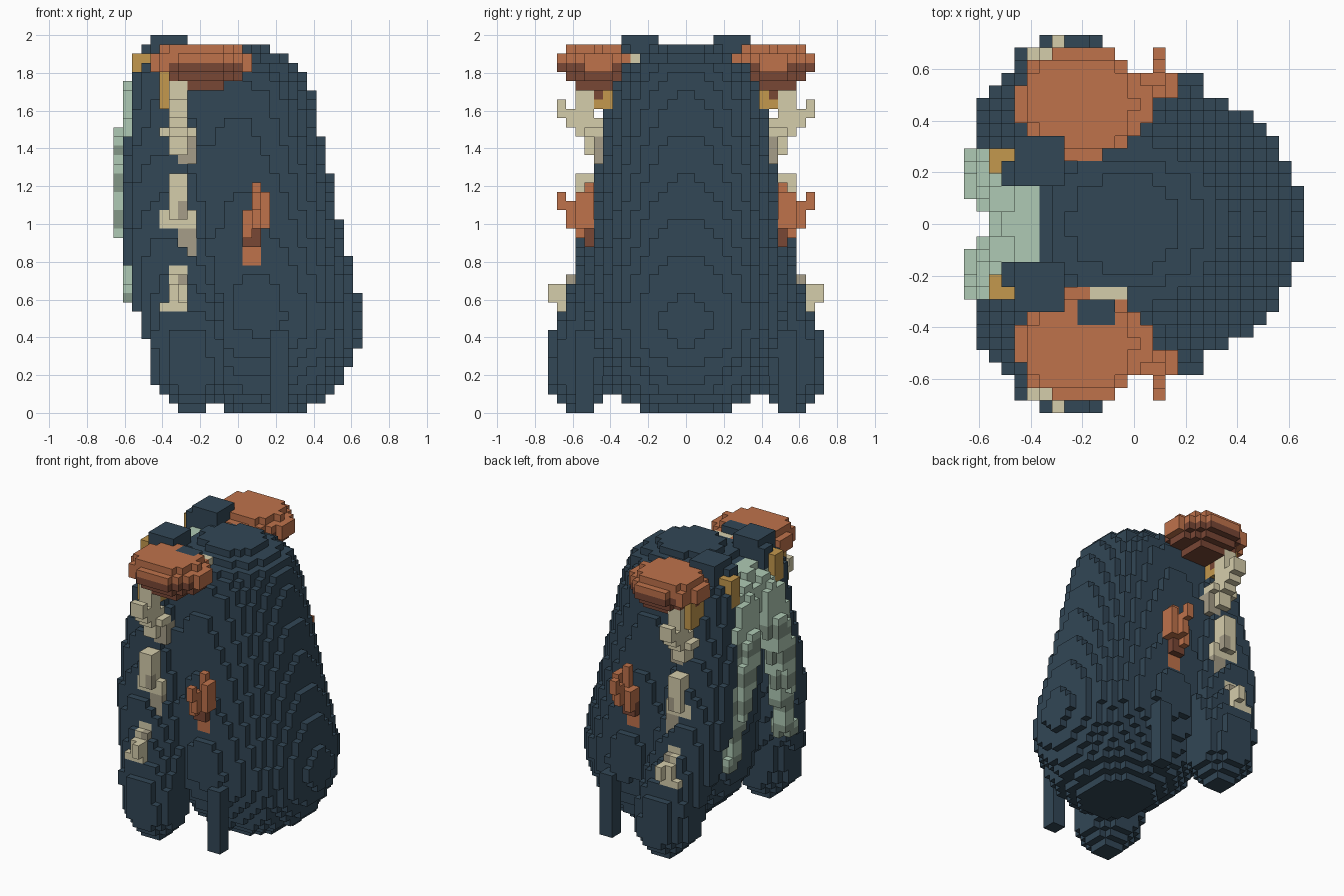
import bpy
import bmesh
from mathutils import Vector

if "Cube" in bpy.data.objects:
    bpy.data.objects.remove(bpy.data.objects["Cube"], do_unlink=True)

UNIT = 2 / 41               # edge of one block
NX, NY, NZ = 27, 30, 41     # blocks along each axis
MID = NY // 2
cells = {}                  # block position -> (part name, colour name)


def material(name, rgb):
    linear = [((c / 255 + 0.055) / 1.055) ** 2.4 for c in rgb] + [1]
    mat = bpy.data.materials.new(name)
    mat.use_nodes = True
    mat.diffuse_color = linear
    mat.node_tree.nodes["Principled BSDF"].inputs["Base Color"].default_value = linear
    return mat


materials = {
    "slate": material("slate", (50, 71, 86)),
    "rust": material("rust", (191, 114, 75)),
    "dark rust": material("dark rust", (121, 71, 53)),
    "cream": material("cream", (213, 205, 171)),
    "dark cream": material("dark cream", (166, 158, 136)),
    "sage": material("sage", (175, 202, 181)),
    "dark sage": material("dark sage", (132, 151, 135)),
    "ochre": material("ochre", (196, 152, 77)),
}


def centre(cell):
    i, j, k = cell
    return Vector((i + 0.5 - NX / 2, j + 0.5 - MID, k + 0.5)) * UNIT


def all_cells():
    return ((i, j, k) for k in range(NZ) for j in range(NY) for i in range(NX))


def block(part, colour, xs, ys, zs, sides=(1, -1)):
    """Fill a box of blocks; ys counts outwards from the middle."""
    for i in range(*xs):
        for j in range(*ys):
            for k in range(*zs):
                for side in sides:
                    row = MID + j if side > 0 else MID - 1 - j
                    cells[i, row, k] = (part, colour)


def interpolate(rows, z):
    for low, high in zip(rows, rows[1:]):
        if low[0] <= z <= high[0]:
            t = (z - low[0]) / (high[0] - low[0])
            return [a + (b - a) * t for a, b in zip(low[1:], high[1:])]
    return None


def loft(part, colour, rows):
    """Fill stacked ellipses (z, centre x, centre y, radius x, radius y), mirrored in y."""
    for cell in all_cells():
        p = centre(cell)
        section = interpolate(rows, p.z)
        if section:
            cx, cy, rx, ry = section
            if ((p.x - cx) / rx) ** 2 + ((abs(p.y) - cy) / ry) ** 2 <= 1:
                cells[cell] = (part, colour(cell) if callable(colour) else colour)


# Rounded main shell
loft("main_shell", "slate", [
    (0, .14, 0, .2, .21), (.05, .15, 0, .26, .29), (.13, .14, 0, .38, .39),
    (.2, .13, 0, .44, .43), (.35, .12, 0, .515, .5), (.48, .12, 0, .54, .53),
    (.7, .09, 0, .53, .52), (.9, .05, 0, .52, .49), (1.3, 0, 0, .48, .45),
    (1.7, -.03, 0, .42, .4), (1.84, -.03, 0, .36, .33), (1.95, -.03, 0, .19, .15)])

# Side pillars leaning in towards the top
loft("side_pillar", "slate", [
    (0, -.245, .56, .04, .04), (.08, -.24, .56, .15, .13), (.15, -.25, .56, .2, .18),
    (.4, -.27, .55, .22, .185), (.6, -.32, .48, .24, .16), (.9, -.37, .41, .24, .16),
    (1.2, -.38, .36, .23, .145), (1.5, -.36, .31, .22, .13), (1.8, -.36, .27, .2, .14),
    (1.88, -.38, .25, .12, .1)])

# Top posts and hanging side tabs
block("top_post", "slate", (4, 8), (3, 7), (37, 41))
block("top_post", "slate", (3, 8), (3, 5), (36, 40))
block("hanging_tab", "slate", (17, 19), (10, 12), (0, 9))

# Lining and straps that splay towards the bottom
loft("centre_lining", "sage", [
    (1.55, -.49, 0, .07, .11), (1.75, -.46, 0, .09, .16), (1.86, -.41, 0, .06, .14)])
loft("curved_strap", "sage", [
    (.58, -.54, .33, .06, .06), (.88, -.565, .28, .065, .08), (1.2, -.59, .21, .07, .1),
    (1.5, -.57, .16, .07, .12), (1.7, -.54, .14, .07, .11), (1.8, -.46, .1, .08, .08)])

# Shaded bands on the straps, always below a lighter block
for (i, j, k), (owner, tone) in list(cells.items()):
    above = cells.get((i, j, k + 1), ("", ""))
    if owner == "curved_strap" == above[0] and k % 4 < 2 and k < 31:
        cells[i, j, k] = (owner, "dark sage")

# Small spots showing between the straps
block("inner_spot", "rust", (3, 4), (1, 3), (31, 33))
block("inner_spot", "ochre", (3, 4), (0, 1), (21, 24))

# Ochre brackets beside the posts and stalks below the caps
block("ochre_bracket", "ochre", (2, 3), (4, 6), (35, 39))
block("ochre_bracket", "ochre", (3, 4), (5, 6), (35, 39))
block("ochre_stalk", "ochre", (5, 8), (8, 10), (33, 37))
block("ochre_stalk", "ochre", (5, 6), (10, 11), (33, 37))

# Upper pale growth with a hooked spur
block("upper_growth", "cream", (6, 8), (10, 12), (32, 36))
block("upper_growth", "cream", (6, 8), (12, 14), (32, 33))
block("upper_growth", "cream", (6, 8), (13, 14), (33, 34))
block("upper_growth", "cream", (6, 8), (9, 13), (31, 32))
block("upper_growth", "cream", (6, 8), (9, 12), (30, 31))
block("upper_growth", "cream", (5, 9), (9, 11), (30, 31))
block("upper_growth", "cream", (6, 8), (8, 11), (28, 30))
block("upper_growth", "dark cream", (8, 9), (8, 10), (28, 30))
block("upper_growth", "dark cream", (7, 9), (8, 10), (27, 28))

# Middle pale growth
block("middle_growth", "cream", (6, 8), (9, 12), (21, 26))
block("middle_growth", "cream", (5, 9), (9, 11), (20, 22))
block("middle_growth", "dark cream", (7, 8), (11, 12), (21, 23))
block("middle_growth", "dark cream", (7, 9), (9, 11), (17, 20))

# Lower pale growth
block("lower_growth", "cream", (6, 8), (11, 13), (13, 15))
block("lower_growth", "cream", (6, 8), (11, 12), (15, 16))
block("lower_growth", "cream", (6, 8), (12, 14), (11, 14))
block("lower_growth", "cream", (7, 8), (14, 15), (12, 14))
block("lower_growth", "cream", (5, 7), (13, 14), (11, 12))
block("lower_growth", "dark cream", (7, 8), (12, 13), (14, 15))

# Branching growth on the shell flank
block("branch_growth", "rust", (15, 16), (10, 11), (20, 25))
block("branch_growth", "rust", (16, 17), (10, 12), (22, 24))
block("branch_growth", "rust", (14, 17), (10, 12), (20, 22))
block("branch_growth", "rust", (15, 16), (11, 13), (20, 22))
block("branch_growth", "rust", (15, 16), (12, 14), (22, 23))
block("branch_growth", "rust", (15, 16), (13, 14), (22, 24))
block("branch_growth", "dark rust", (14, 16), (9, 11), (18, 20))
block("branch_growth", "rust", (14, 15), (11, 12), (19, 20))
block("branch_growth", "rust", (14, 16), (9, 10), (16, 18))


# Broad caps, dark beneath
def cap_colour(cell):
    i, _, k = cell
    return "dark rust" if k < 37 or (k == 37 and 5 < i < 14) else "rust"


loft("broad_cap", cap_colour, [
    (1.71, -.18, .47, .09, .12), (1.76, -.18, .47, .18, .16), (1.82, -.2, .47, .26, .21),
    (1.9, -.2, .47, .26, .21), (1.95, -.22, .47, .175, .165)])
block("broad_cap", "dark rust", (6, 8), (9, 10), (34, 35))

# Chip in the front cap
block("cap_chip", "slate", (9, 12), (6, 8), (36, 40), sides=(-1,))
block("cap_chip", "cream", (10, 13), (5, 6), (37, 39), sides=(-1,))


# One mesh per part, keeping only the exposed block faces
def build(part):
    bm = bmesh.new()
    verts = {}
    colours = []

    def corner(key):
        if key not in verts:
            i, j, k = key
            verts[key] = bm.verts.new(Vector((i - NX / 2, j - MID, k)) * UNIT)
        return verts[key]

    for cell, (owner, colour) in cells.items():
        if owner != part:
            continue
        if colour not in colours:
            colours.append(colour)
        for axis in range(3):
            for step in (0, 1):
                neighbour = list(cell)
                neighbour[axis] += 1 if step else -1
                if tuple(neighbour) in cells:
                    continue
                u, v = (axis + 1) % 3, (axis + 2) % 3
                loop = []
                for du, dv in ((0, 0), (1, 0), (1, 1), (0, 1)):
                    key = list(cell)
                    key[axis] += step
                    key[u] += du
                    key[v] += dv
                    loop.append(corner(tuple(key)))
                face = bm.faces.new(loop if step else loop[::-1])
                face.material_index = colours.index(colour)
    mesh = bpy.data.meshes.new(part)
    bm.to_mesh(mesh)
    bm.free()
    for colour in colours:
        mesh.materials.append(materials[colour])
    bpy.context.collection.objects.link(bpy.data.objects.new(part, mesh))


for name in sorted({owner for owner, _ in cells.values()}):
    build(name)
